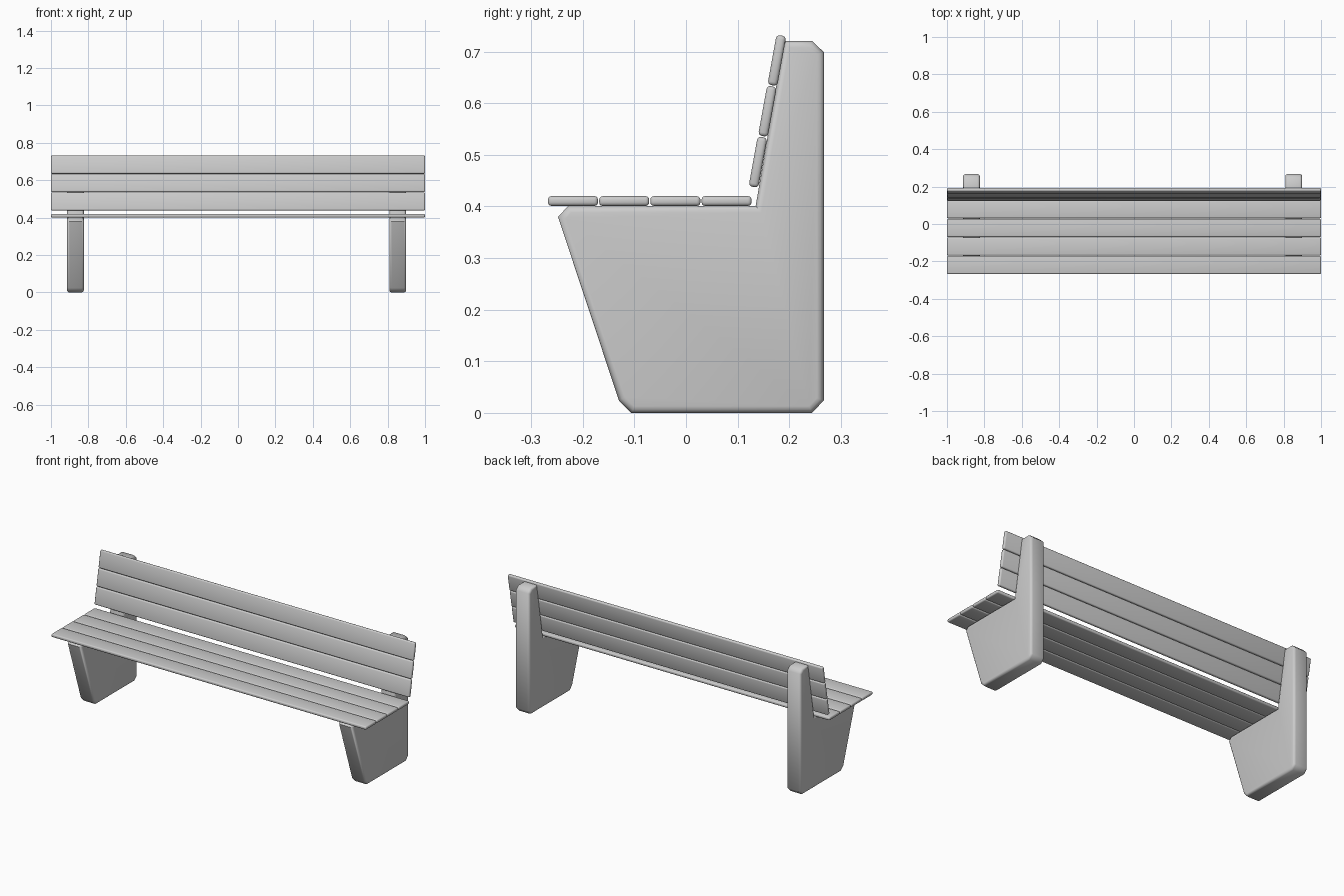
import bpy, bmesh, math

if "Cube" in bpy.data.objects:
    bpy.data.objects.remove(bpy.data.objects["Cube"])

def finish(bm, name, angle):
    bmesh.ops.recalc_face_normals(bm, faces=bm.faces)
    me = bpy.data.meshes.new(name)
    bm.to_mesh(me)
    bm.free()
    ob = bpy.data.objects.new(name, me)
    bpy.context.collection.objects.link(ob)
    bpy.ops.object.select_all(action='DESELECT')
    bpy.context.view_layer.objects.active = ob
    ob.select_set(True)
    bpy.ops.object.shade_smooth_by_angle(angle=math.radians(angle))
    return ob

def slat(name, y, z, depth, thick, tilt=0.0):
    # Long board with rounded edges
    bm = bmesh.new()
    bmesh.ops.create_cube(bm, size=1)
    bmesh.ops.scale(bm, vec=(2.0, depth, thick), verts=bm.verts)
    bmesh.ops.bevel(bm, geom=bm.edges[:], offset=0.007, segments=3,
                    profile=0.5, affect='EDGES')
    ob = finish(bm, name, 50)
    ob.location = (0, y, z)
    ob.rotation_euler.x = tilt

# Side profile of a support (y, z)
PROFILE = [(-0.106, 0), (0.244, 0), (0.267, 0.024), (0.267, 0.699),
           (0.244, 0.721), (0.190, 0.721), (0.135, 0.401),
           (-0.228, 0.401), (-0.248, 0.380), (-0.130, 0.024)]

def support(name, x, width):
    bm = bmesh.new()
    face = bm.faces.new([bm.verts.new((x - width / 2, y, z)) for y, z in PROFILE])
    ext = bmesh.ops.extrude_face_region(bm, geom=[face])
    verts = [v for v in ext['geom'] if isinstance(v, bmesh.types.BMVert)]
    bmesh.ops.translate(bm, vec=(width, 0, 0), verts=verts)
    # Round the rims of both side faces
    rims = [e for e in bm.edges if abs(e.verts[0].co.x - e.verts[1].co.x) < 1e-5]
    bmesh.ops.bevel(bm, geom=rims, offset=0.013, segments=3,
                    profile=0.5, affect='EDGES')
    finish(bm, name, 50)

# Two concrete-style supports
support("left_support", -0.869, 0.09)
support("right_support", 0.854, 0.09)

# Four seat slats
for i in range(4):
    slat(f"seat_slat_{i + 1}", -0.219 + 0.0992 * i, 0.4105, 0.097, 0.019)

# Three backrest slats, leaning back
for i in range(3):
    slat(f"back_slat_{i + 1}", 0.1395 + 0.0183 * i, 0.486 + 0.0985 * i,
         0.098, 0.019, math.radians(79.7))
